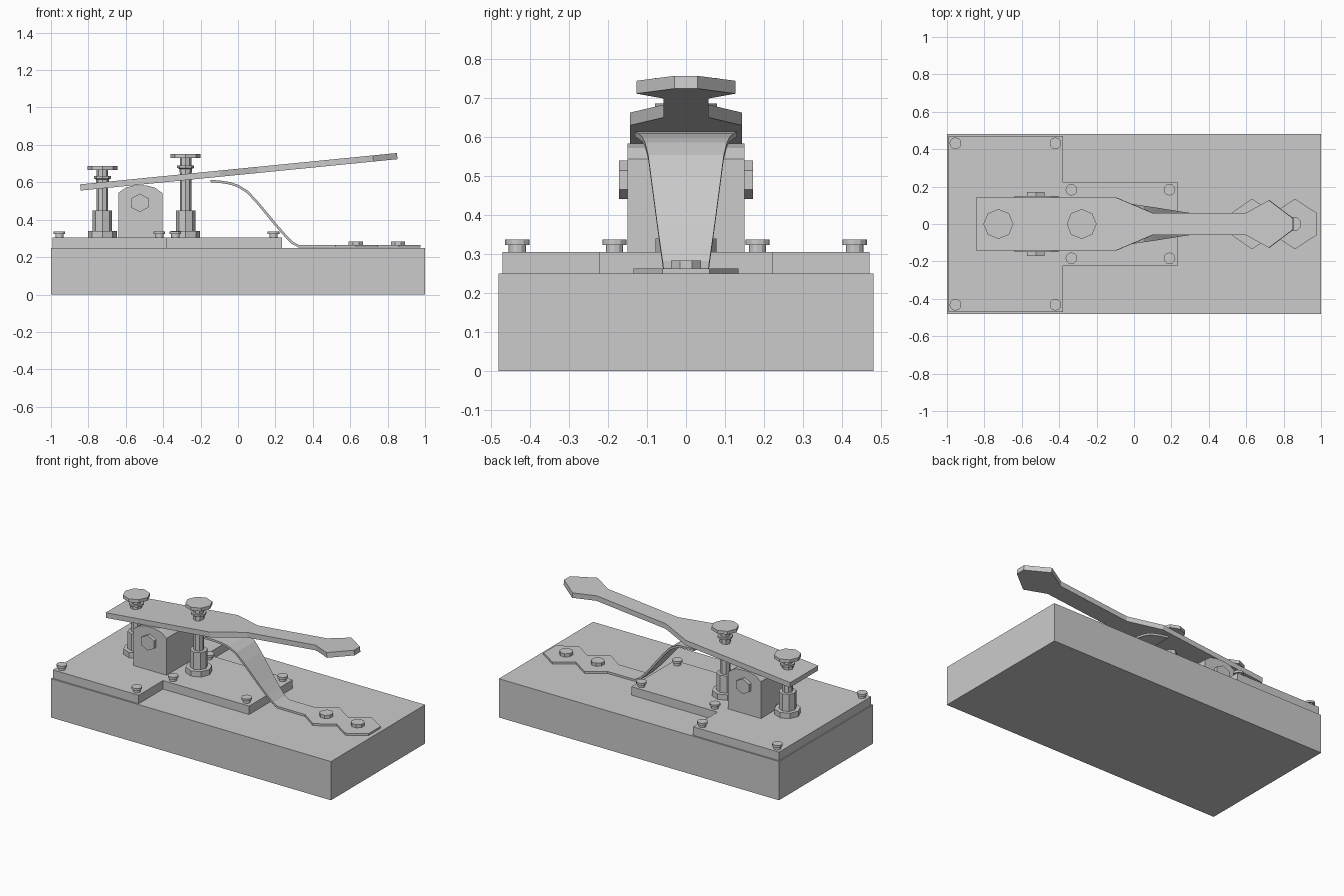
import bpy, bmesh, math
from mathutils import Vector, Matrix

if "Cube" in bpy.data.objects:
    bpy.data.objects.remove(bpy.data.objects["Cube"])


def finish(name, bm):
    bmesh.ops.recalc_face_normals(bm, faces=bm.faces)
    me = bpy.data.meshes.new(name)
    bm.to_mesh(me)
    bm.free()
    ob = bpy.data.objects.new(name, me)
    bpy.context.collection.objects.link(ob)
    return ob


def extrude(name, outline, depth, matrix=Matrix()):
    """Prism from a 2D outline, extruded along local z, then transformed."""
    bm = bmesh.new()
    face = bm.faces.new([bm.verts.new((a, b, 0)) for a, b in outline])
    new = bmesh.ops.extrude_face_region(bm, geom=[face])['geom']
    bmesh.ops.translate(bm, vec=(0, 0, depth),
                        verts=[v for v in new if isinstance(v, bmesh.types.BMVert)])
    bm.transform(matrix)
    return finish(name, bm)


def turned(name, x, y, rings, sides, turn=0.0):
    """Faceted turned part from (radius, z) rings."""
    bm = bmesh.new()
    loops = [[bm.verts.new((x + r * math.cos(turn + math.tau * i / sides),
                            y + r * math.sin(turn + math.tau * i / sides), z))
              for i in range(sides)] for r, z in rings]
    for a, b in zip(loops, loops[1:]):
        for i in range(sides):
            j = (i + 1) % sides
            bm.faces.new((a[i], a[j], b[j], b[i]))
    bm.faces.new(loops[0])
    bm.faces.new(loops[-1])
    return finish(name, bm)


def mirrored(half):
    return half + [(a, -b) for a, b in reversed(half)]


# wooden base and T-shaped mounting plate
extrude("base", mirrored([(-1, .48), (1, .48)]), .25)
extrude("mounting_plate", mirrored([(-.993, .47), (-.38, .47), (-.38, .222), (.235, .222)]),
        .055, Matrix.Translation((0, 0, .25)))

# plate screws
for x, y in ((-.955, .432), (-.42, .432), (-.335, .183), (.19, .183)):
    for s in (1, -1):
        turned("plate_screw", x, s * y,
               [(.022, .3), (.022, .323), (.031, .323), (.031, .337)], 12)

# pivot block with chamfered top, and hexagonal pivot bolt
upright = Matrix.Translation((0, .15, 0)) @ Matrix.Rotation(math.pi / 2, 4, 'X')
extrude("pivot_block", [(-.64, .3), (-.405, .3), (-.405, .543), (-.445, .572), (-.49, .583),
                        (-.555, .583), (-.6, .572), (-.64, .543)], .3, upright)
hexagon = [(-.525 + .053 * math.cos(a), .49 + .049 * math.sin(a))
           for a in (math.radians(30 + 60 * i) for i in range(6))]
extrude("pivot_bolt", hexagon, .344,
        Matrix.Translation((0, .172, 0)) @ Matrix.Rotation(math.pi / 2, 4, 'X'))

# adjusting posts: octagonal foot, collar, shaft and flat thumb head
for x, lock, head in ((-.725, .615, .665), (-.28, .672, .73)):
    turned("post", x, 0, [(.078, .3), (.078, .34), (.052, .34), (.052, .45), (.031, .45),
                          (.031, head), (.08, head), (.08, head + .021)], 8)
    turned("lock_nut", x, 0, [(.034, lock - .02), (.034, lock), (.045, lock + .005),
                              (.045, lock + .018)], 8)

# tilted lever with narrow neck and flared finger tab
extrude("lever", mirrored([(0, .143), (.748, .143), (.95, .058), (1.447, .058),
                           (1.573, .127), (1.702, .03)]), .033,
        Matrix.Translation((-.841, 0, .556)) @ Matrix.Rotation(-math.radians(5.65), 4, 'Y'))

# curved spring strap: (x, z, half width) stations
stations = [(-.148, .607, .13), (-.09, .602, .122), (-.04, .594, .112), (.0, .58, .105),
            (.05, .549, .097), (.1, .496, .09), (.15, .436, .082), (.2, .375, .074),
            (.25, .318, .066), (.29, .277, .06), (.325, .258, .058), (.52, .257, .058),
            (.63, .257, .135), (.745, .257, .058), (.86, .257, .135), (.975, .257, .06)]
bm = bmesh.new()
rows = [(bm.verts.new((x, -w, z)), bm.verts.new((x, w, z))) for x, z, w in stations]
for a, b in zip(rows, rows[1:]):
    bm.faces.new((a[0], b[0], b[1], a[1]))
strap = finish("spring_strap", bm)
solid = strap.modifiers.new("thickness", 'SOLIDIFY')
solid.thickness = .013
solid.offset = 0

# strap screws
for x in (.63, .855):
    turned("strap_screw", x, 0, [(.041, .255), (.041, .284)], 8, math.pi / 8)
